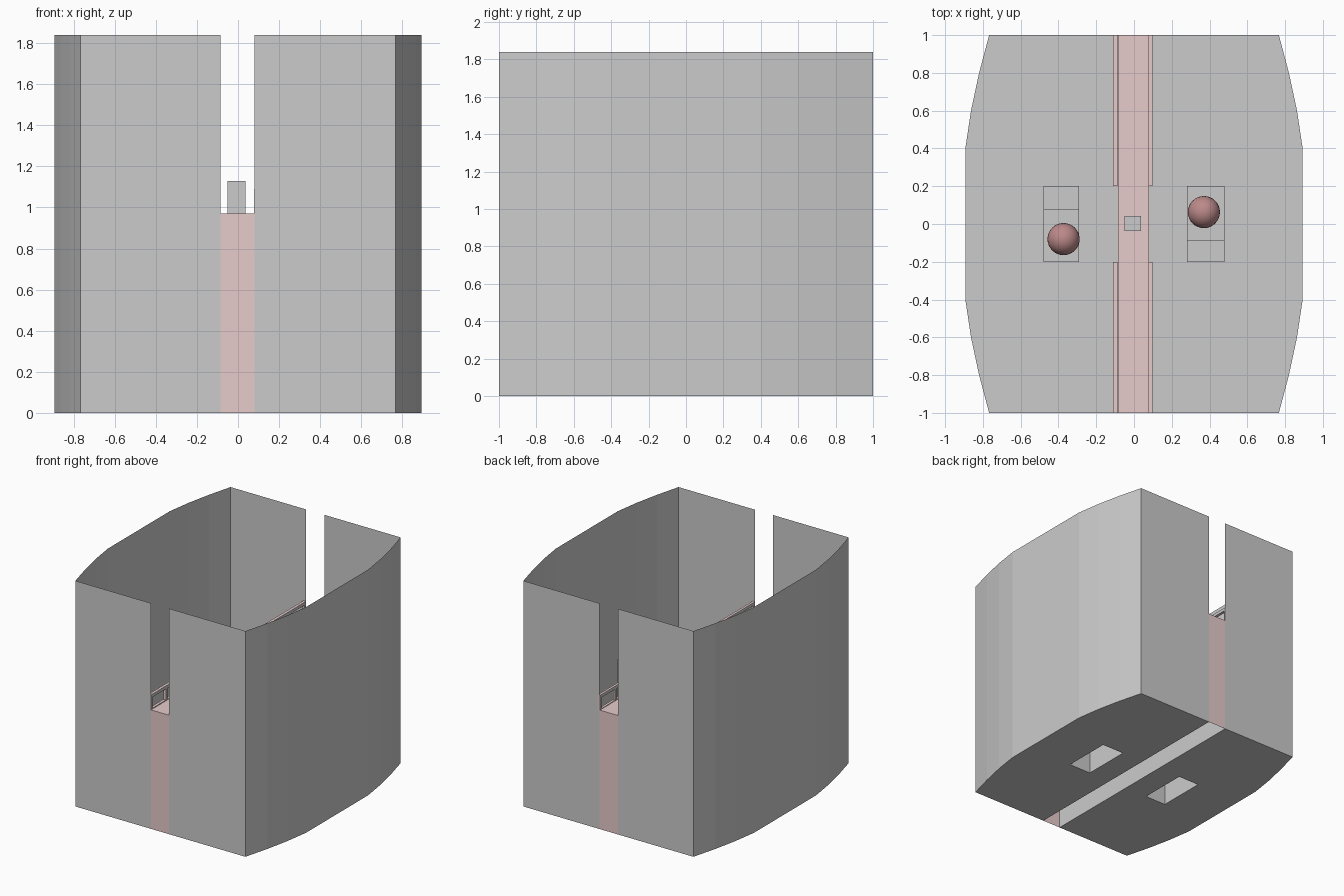
import bpy, bmesh

if "Cube" in bpy.data.objects:
    bpy.data.objects.remove(bpy.data.objects["Cube"])

WALL_H, DECK_Z = 1.84, 0.97
X0, X1 = -0.085, 0.08          # sides of the central channel


def material(name, rgb):
    m = bpy.data.materials.new(name)
    m.diffuse_color = (*rgb, 1)
    m.use_nodes = True
    m.node_tree.nodes["Principled BSDF"].inputs["Base Color"].default_value = m.diffuse_color
    return m


grey = material("plain_grey", (0.8, 0.8, 0.8))
pink = material("dusty_red", (0.8, 0.6, 0.6))
dark_red = material("dark_red", (0.5, 0.25, 0.25))


def finish(name, bm, mats=()):
    me = bpy.data.meshes.new(name)
    bm.to_mesh(me)
    bm.free()
    for m in mats:
        me.materials.append(m)
    ob = bpy.data.objects.new(name, me)
    bpy.context.collection.objects.link(ob)
    return ob


def add_box(bm, lo, hi, open_bottom=False, red_ends=False):
    """Box between two corners; red_ends colours every face but the x sides."""
    v = [bm.verts.new((x, y, z)) for z in (lo[2], hi[2])
         for x, y in ((lo[0], lo[1]), (hi[0], lo[1]), (hi[0], hi[1]), (lo[0], hi[1]))]
    faces = [bm.faces.new(v[4:])]
    if not open_bottom:
        faces.append(bm.faces.new(v[3::-1]))
    for i in range(4):
        j = (i + 1) % 4
        faces.append(bm.faces.new((v[i], v[j], v[j + 4], v[i + 4])))
    for f in faces:
        f.normal_update()
        f.material_index = int(red_ends and abs(f.normal.x) < 0.5)


def half_shell(name, xi, s, hole_x):
    """One half of the open tub: thin curved wall plus a pierced floor."""
    quarter = [(0.767, -1), (0.82, -0.8), (0.863, -0.6), (0.893, -0.4)]
    curve = [(s * x, y) for x, y in quarter]
    plan = [(xi, -1)] + curve + [(x, -y) for x, y in reversed(curve)] + [(xi, 1)]
    bm = bmesh.new()
    low = [bm.verts.new((x, y, 0)) for x, y in plan]
    top = [bm.verts.new((x, y, WALL_H)) for x, y in plan]
    for i in range(len(plan) - 1):
        q = (low[i], low[i + 1], top[i + 1], top[i])
        bm.faces.new(q if s > 0 else q[::-1])
    # floor with the shaft opening
    a, b = hole_x
    hole = [bm.verts.new((x, y, 0)) for x, y in ((a, -.2), (b, -.2), (b, .2), (a, .2))]
    edges = []
    for loop in (low, hole):
        for i in range(len(loop)):
            e = (loop[i], loop[(i + 1) % len(loop)])
            edges.append(bm.edges.get(e) or bm.edges.new(e))
    bmesh.ops.triangle_fill(bm, edges=edges, use_beauty=True, normal=(0, 0, -1))
    return finish(name, bm)


half_shell("right_shell", X1, 1, (0.28, 0.48))
half_shell("left_shell", X0, -1, (-0.48, -0.29))

# central walkway, hollow from below
bm = bmesh.new()
add_box(bm, (X0, -1, 0), (X1, 1, DECK_Z), open_bottom=True, red_ends=True)
finish("walkway", bm, (grey, pink))

# railings on both sides with a gap in the middle
bm = bmesh.new()
for xa, xb in ((-0.11, -0.087), (0.077, 0.097)):
    for ya, yb in ((-1, -0.2), (0.2, 1)):
        add_box(bm, (xa, ya, 1.065), (xb, yb, 1.09), red_ends=True)
        add_box(bm, (xa, ya, 0.95), (xb, yb, 0.975), red_ends=True)
        for i in range(5):
            y = ya + i * (yb - ya - 0.02) / 4
            add_box(bm, (xa, y, 0.975), (xb, y + 0.02, 1.065), red_ends=True)
finish("railings", bm, (grey, pink))

# post in the middle of the walkway
bm = bmesh.new()
add_box(bm, (-0.05, -0.037, DECK_Z), (0.037, 0.043, 1.13))
finish("centre_post", bm)


def pedestal(side, a, b, high, step_top, ball):
    """Hollow stepped shaft carrying a ball; high is the y range of the tall part."""
    bm = bmesh.new()
    ya, yb = high
    prof = ([(-.2, 0), (-.2, DECK_Z), (yb, DECK_Z), (yb, step_top), (.2, step_top), (.2, 0)]
            if ya == -.2 else
            [(-.2, 0), (-.2, step_top), (ya, step_top), (ya, DECK_Z), (.2, DECK_Z), (.2, 0)])
    p = [bm.verts.new((a, y, z)) for y, z in prof]
    q = [bm.verts.new((b, y, z)) for y, z in prof]
    bm.faces.new(p[::-1])
    bm.faces.new(q)
    for i in range(len(prof) - 1):
        bm.faces.new((p[i], p[i + 1], q[i + 1], q[i]))
    bmesh.ops.recalc_face_normals(bm, faces=bm.faces)
    finish(side + "_pedestal", bm)
    bm = bmesh.new()
    bmesh.ops.create_uvsphere(bm, u_segments=32, v_segments=16, radius=0.085)
    for f in bm.faces:
        f.smooth = True
    ob = finish(side + "_ball", bm, (dark_red,))
    ob.location = (*ball, DECK_Z + 0.08)


pedestal("left", -0.48, -0.29, (-0.2, 0.08), 0.75, (-0.373, -0.08))
pedestal("right", 0.28, 0.48, (-0.09, 0.2), 0.75, (0.37, 0.063))
